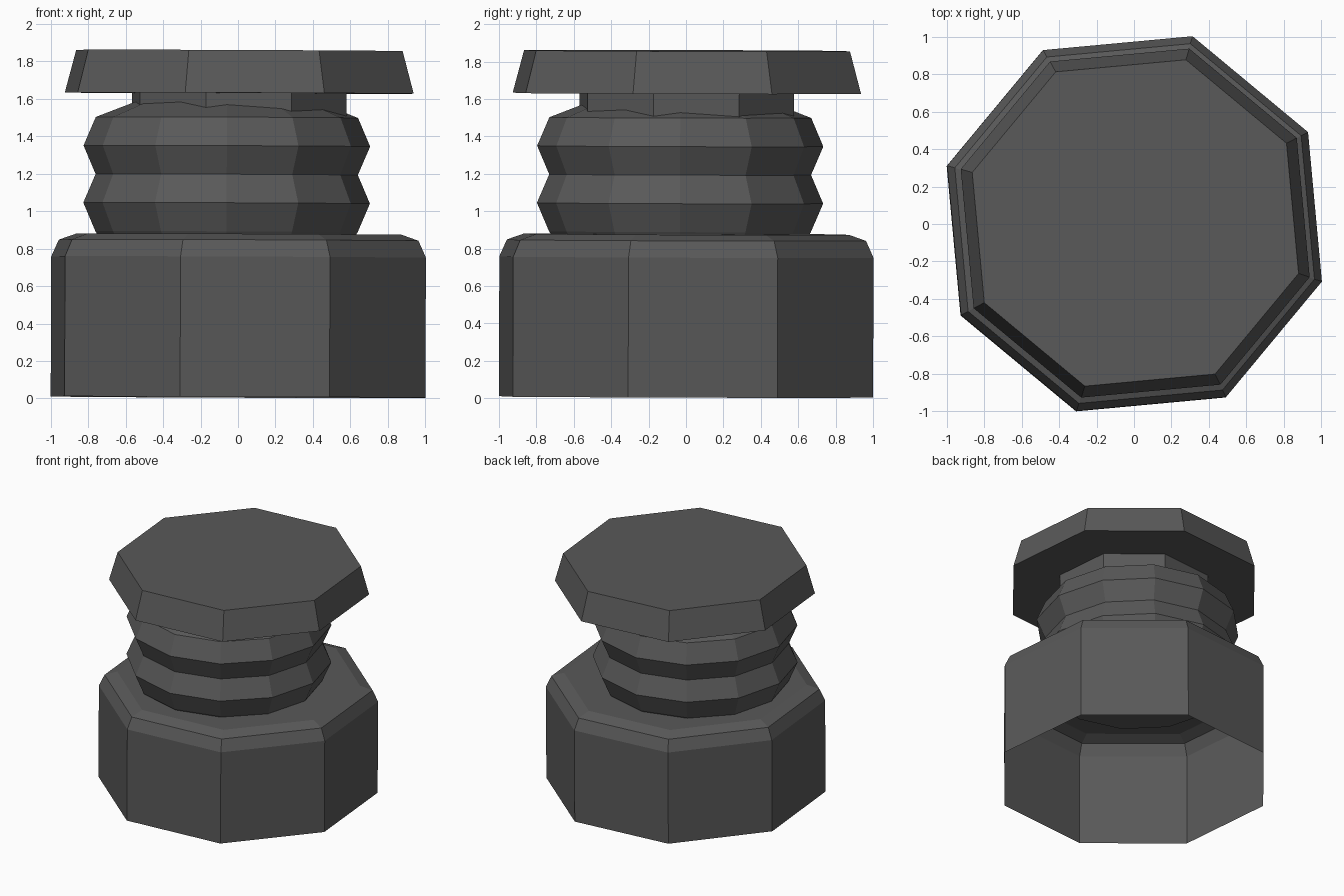
import bpy, bmesh, math

cube = bpy.data.objects.get("Cube")
if cube:
    bpy.data.objects.remove(cube, do_unlink=True)

# One dark grey for everything
grey = bpy.data.materials.new("dark_grey")
grey.use_nodes = True
colour = (0.1, 0.1, 0.1, 1)
grey.diffuse_color = colour
grey.node_tree.nodes["Principled BSDF"].inputs["Base Color"].default_value = colour

TWIST = math.radians(27.8)
LEAN = (-0.003, 0.004, 0)


def turned(name, profile, sides, twist=0, centre=(0, 0), bottom=True):
    """Flat-sided solid made by stacking rings of (radius, height)."""
    bm = bmesh.new()
    rings = []
    for r, z in profile:
        angles = [twist + math.tau * i / sides for i in range(sides)]
        rings.append([bm.verts.new((centre[0] + r * math.cos(a),
                                    centre[1] + r * math.sin(a), z)) for a in angles])
    for low, high in zip(rings, rings[1:]):
        for i in range(sides):
            j = (i + 1) % sides
            bm.faces.new((low[i], low[j], high[j], high[i]))
    bm.faces.new(rings[-1])
    if bottom:
        bm.faces.new(rings[0][::-1])
    mesh = bpy.data.meshes.new(name)
    bm.to_mesh(mesh)
    bm.free()
    mesh.materials.append(grey)
    obj = bpy.data.objects.new(name, mesh)
    obj.rotation_euler = LEAN
    bpy.context.collection.objects.link(obj)
    return obj


# Hollow base, open underneath, with a two-step shoulder
turned("base_shell", [(1.047, 0.007), (1.047, 0.755), (1.005, 0.845), (0.91, 0.877)],
       8, TWIST, bottom=False)

# Ribbed bellows, set slightly off centre, with a sloping top
ribs = [(0.68, 0.86)]
ribs += [(0.765 if i % 2 else 0.70, 0.89 + 0.1525 * i) for i in range(5)]
ribs.append((0.45, 1.597))
turned("bellows", ribs, 12, centre=(-0.065, -0.035))

# Neck between the bellows and the cap
turned("neck", [(0.60, 1.45), (0.60, 1.64)], 8, TWIST)

# Tapered push cap
turned("cap", [(0.975, 1.63), (0.912, 1.858)], 8, TWIST)
